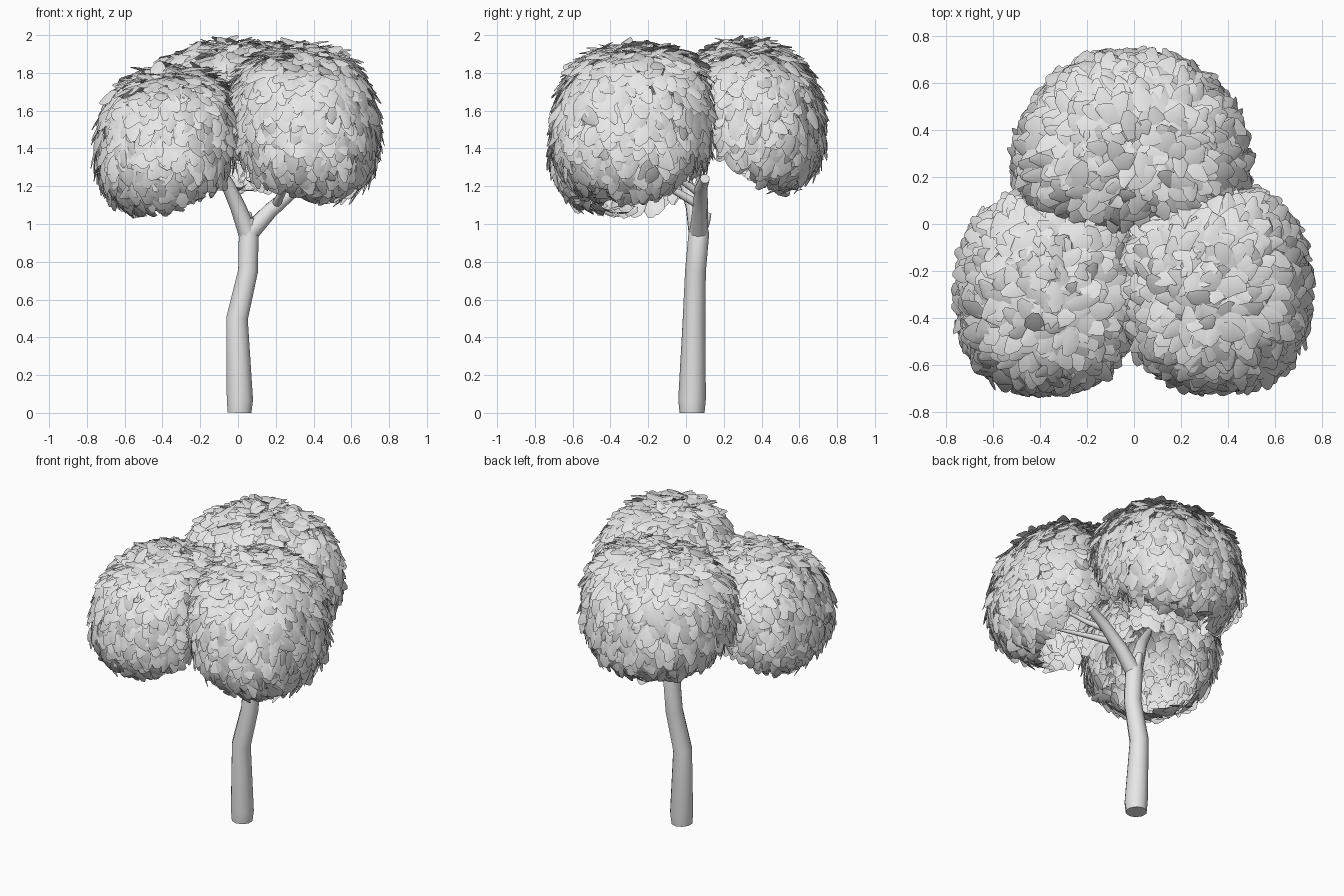
import bpy, math, random
from mathutils import Vector

random.seed(4)
if "Cube" in bpy.data.objects:
    bpy.data.objects.remove(bpy.data.objects["Cube"], do_unlink=True)

grey = bpy.data.materials.new("light_grey")
grey.use_nodes = True
grey.diffuse_color = (0.8, 0.8, 0.8, 1)
grey.node_tree.nodes["Principled BSDF"].inputs["Base Color"].default_value = (0.8, 0.8, 0.8, 1)


def limb(name, points):
    """Tapered round limb through (x, y, z, radius) points."""
    curve = bpy.data.curves.new(name, "CURVE")
    curve.dimensions = "3D"
    curve.bevel_depth = 1
    curve.bevel_resolution = 3
    curve.use_fill_caps = True
    spline = curve.splines.new("POLY")
    spline.points.add(len(points) - 1)
    for point, (x, y, z, radius) in zip(spline.points, points):
        point.co = (x, y, z, 1)
        point.radius = radius
    obj = bpy.data.objects.new(name, curve)
    bpy.context.collection.objects.link(obj)
    curve.materials.append(grey)
    bpy.ops.object.select_all(action="DESELECT")
    obj.select_set(True)
    bpy.context.view_layer.objects.active = obj
    bpy.ops.object.convert(target="MESH")
    bpy.ops.object.shade_smooth_by_angle(angle=math.radians(40))


# Trunk and branches
limb("trunk", [(0.008, 0.032, 0, 0.066), (0.01, 0.032, 0.07, 0.073), (-0.005, 0.043, 0.5, 0.06),
               (0.053, 0.05, 0.75, 0.055), (0.057, 0.068, 0.95, 0.055), (0.05, 0.064, 1.03, 0.04)])
limb("right_branch", [(0.055, 0.064, 0.94, 0.05), (0.0, 0.04, 1.09, 0.042),
                      (-0.06, 0.0, 1.22, 0.035), (-0.22, -0.12, 1.42, 0.02)])
limb("left_branch", [(0.06, 0.066, 0.95, 0.05), (0.17, 0.075, 1.07, 0.042),
                     (0.31, 0.08, 1.19, 0.034), (0.43, 0.1, 1.24, 0.026)])
limb("branch_stub", [(0.055, 0.07, 0.95, 0.04), (0.055, 0.105, 1.02, 0.026), (0.055, 0.12, 1.06, 0.016)])
limb("front_twig", [(0.2, 0.07, 1.1, 0.024), (0.25, -0.1, 1.2, 0.018), (0.3, -0.38, 1.36, 0.008)])
limb("side_twig", [(0.27, 0.075, 1.16, 0.022), (0.33, -0.05, 1.25, 0.016), (0.38, -0.25, 1.42, 0.008)])

# Leaf outline: (position along the leaf, half width)
LEAF_ROWS = [(-0.5, 0.5), (-0.15, 1.0), (0.2, 0.85), (0.5, 0.3)]


def add_leaf(verts, faces, centre, normal):
    """One bowed leaf lying on the crown, its tip hanging down and lifted outwards."""
    jitter = Vector([random.uniform(-0.55, 0.55) for _ in range(3)])
    down = Vector((0, 0, -1)) + jitter
    along = (down - normal * down.dot(normal)).normalized()
    lift = math.radians(random.uniform(5, 32))
    along = (along * math.cos(lift) + normal * math.sin(lift)).normalized()
    across = (along.cross(normal).normalized() + normal * random.uniform(-0.25, 0.25)).normalized()
    up = across.cross(along)
    length = random.uniform(0.095, 0.145)
    width = random.uniform(0.032, 0.048)
    start = len(verts)
    for v, w in LEAF_ROWS:
        skew = random.uniform(-0.2, 0.2)
        for side in (-1, 0, 1):
            bow = -0.05 * length * (2 * v) ** 2 - 0.008 * w * abs(side)
            verts.append(centre + along * length * v + up * bow
                         + across * width * (w * side + skew))
    for row in range(len(LEAF_ROWS) - 1):
        for col in range(2):
            a = start + row * 3 + col
            faces.append((a, a + 1, a + 4, a + 3))


def crown(name, centre, radii, count, taper=0.0):
    """Boxy leafy shell leaning inwards, open on its low inner side."""
    centre, radii = Vector(centre), Vector(radii)
    inward = Vector((-centre.x, -centre.y, 0)).normalized()
    opening = inward * 0.55 + Vector((0, 0, -0.835))
    verts, faces = [], []
    for i in range(count):
        z = 1 - 2 * (i + 0.5) / count
        turn = i * math.pi * (3 - math.sqrt(5)) + random.uniform(-0.06, 0.06)
        ring = math.sqrt(1 - z * z)
        unit = Vector((ring * math.cos(turn), ring * math.sin(turn), z))
        if unit.dot(opening) > 0.68:
            continue
        # Superellipsoid, narrowing towards the back by the taper
        swell = sum(abs(u) ** 2.4 for u in unit) ** (-1 / 2.4)
        box = unit * swell
        normal = Vector([abs(u) ** 1.4 * math.copysign(1, u) / r for u, r in zip(box, radii)]).normalized()
        offset = Vector([u * r for u, r in zip(box, radii)])
        offset.x *= 1 - taper * box.y
        place = centre + offset + inward * 0.05 * box.z
        add_leaf(verts, faces, place + normal * random.uniform(-0.025, 0.005), normal)
    mesh = bpy.data.meshes.new(name)
    mesh.from_pydata(verts, [], faces)
    mesh.materials.append(grey)
    mesh.shade_smooth()
    bpy.context.collection.objects.link(bpy.data.objects.new(name, mesh))


# Three crowns of leaves
crown("right_crown", (-0.375, -0.295, 1.44), (0.385, 0.43, 0.4), 900)
crown("left_crown", (0.355, -0.28, 1.535), (0.4, 0.44, 0.43), 950)
crown("back_crown", (-0.01, 0.365, 1.57), (0.49, 0.375, 0.405), 1000, 0.2)
